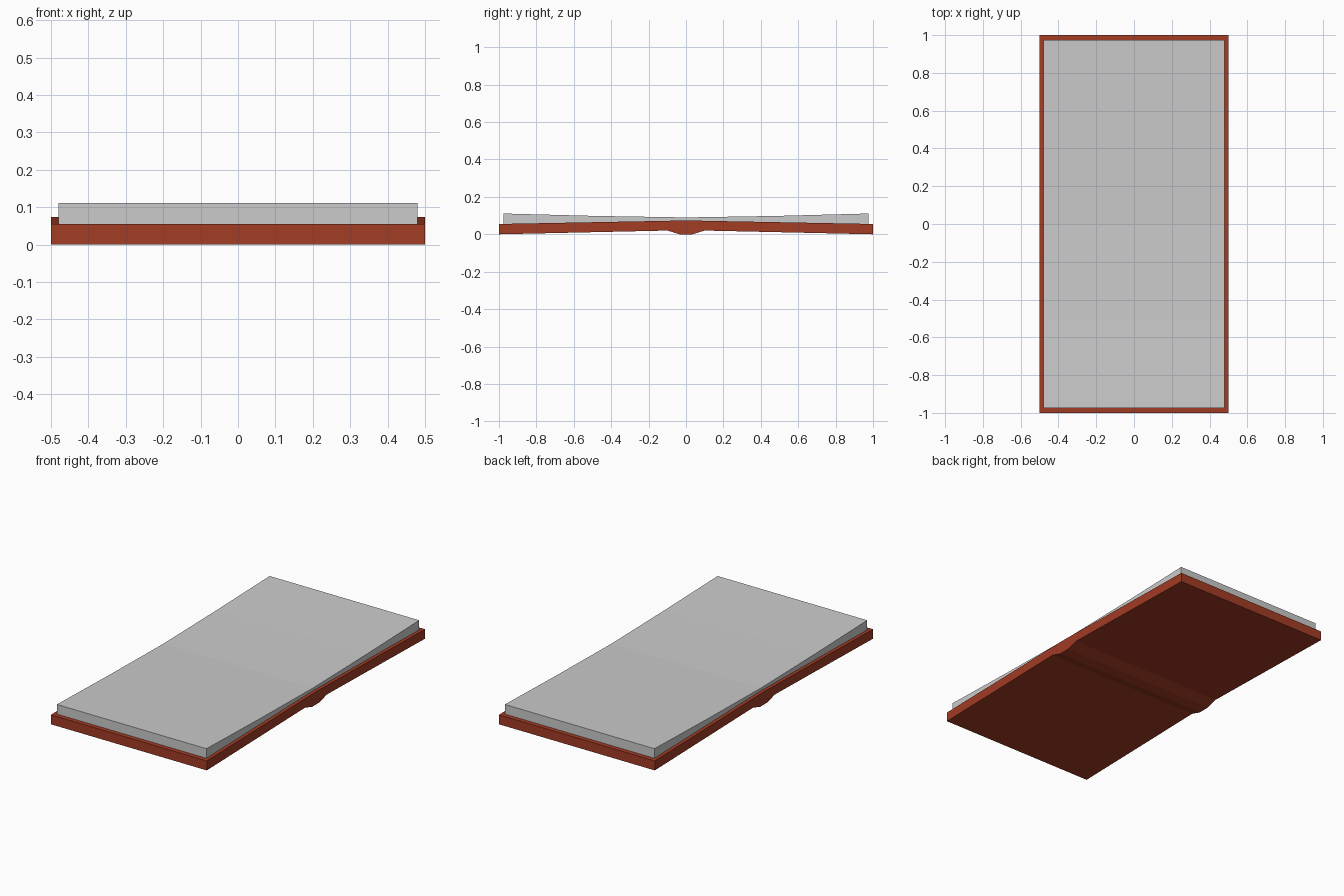
import bpy, bmesh

if "Cube" in bpy.data.objects:
    bpy.data.objects.remove(bpy.data.objects["Cube"])


def material(name, rgb):
    m = bpy.data.materials.new(name)
    m.diffuse_color = (*rgb, 1)
    m.use_nodes = True
    m.node_tree.nodes["Principled BSDF"].inputs["Base Color"].default_value = m.diffuse_color
    return m


def extrude_profile(name, half, width, mat):
    """Mirror a half profile of (y, bottom z, top z) stations and extrude it along x."""
    stations = [(-y, b, t) for y, b, t in reversed(half) if y > 0] + half
    bm = bmesh.new()
    rings = []
    for y, b, t in stations:
        rings.append([bm.verts.new((x, y, z)) for x, z in
                      ((-width, b), (width, b), (width, t), (-width, t))])
    for r, s in zip(rings, rings[1:]):
        for i in range(4):
            j = (i + 1) % 4
            bm.faces.new((r[i], r[j], s[j], s[i]))
    bm.faces.new(rings[0])
    bm.faces.new(rings[-1])
    bmesh.ops.recalc_face_normals(bm, faces=bm.faces)
    me = bpy.data.meshes.new(name)
    bm.to_mesh(me)
    bm.free()
    me.materials.append(mat)
    ob = bpy.data.objects.new(name, me)
    bpy.context.collection.objects.link(ob)
    return ob


red = material("red_brown_leather", (0.36, 0.045, 0.018))
grey = material("grey_paper", (0.6, 0.6, 0.6))

# Open cover with the spine ridge underneath
extrude_profile("book_cover", [(0, 0, 0.074), (0.035, 0, 0.0735), (0.06, 0.008, 0.073),
                               (0.1, 0.02, 0.072), (1, 0, 0.055)], 0.5, red)

# Page block lying on the cover, dipping towards the fold
extrude_profile("pages", [(0, 0.073, 0.09), (0.5, 0.064, 0.0985),
                          (0.975, 0.055, 0.111)], 0.48, grey)
